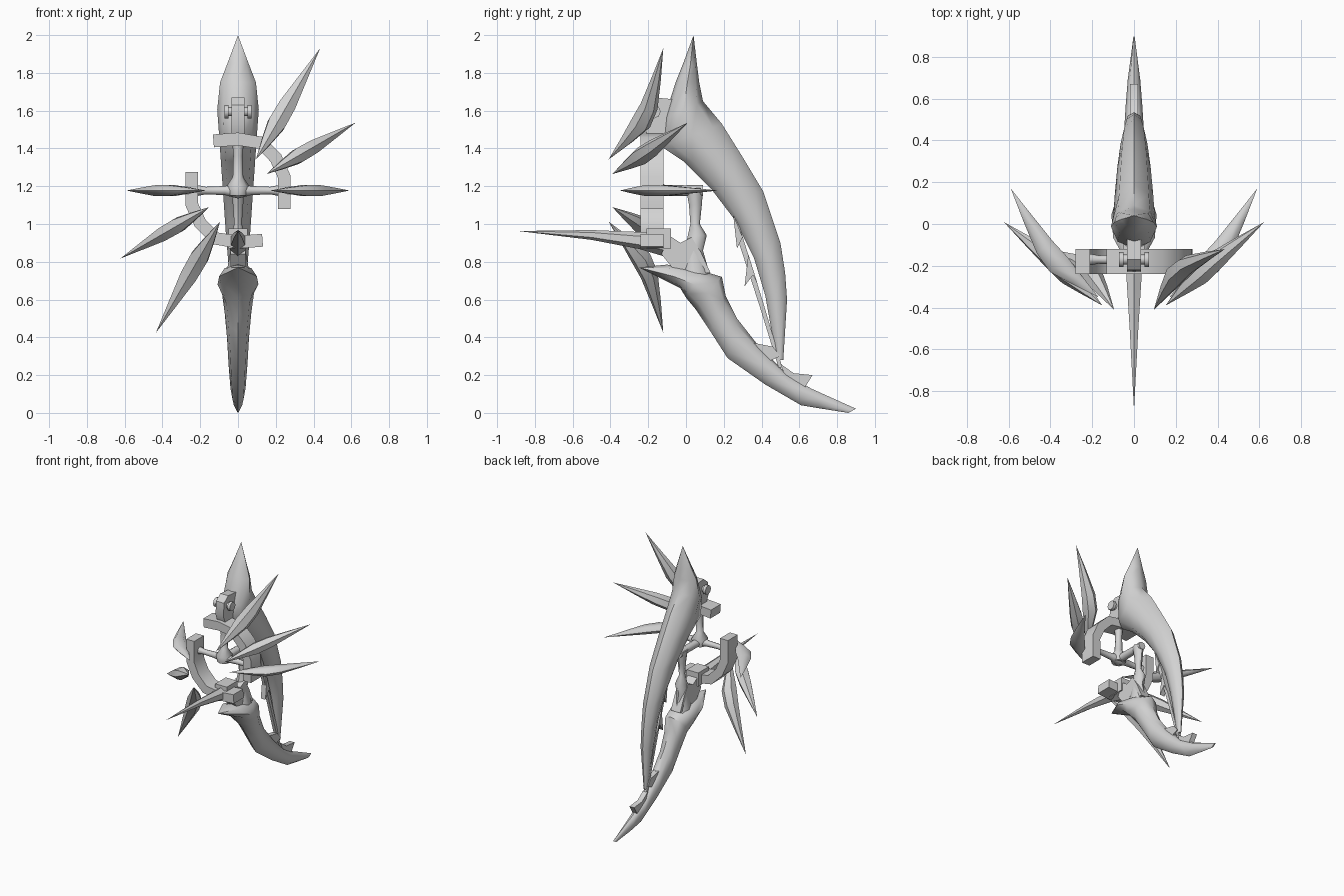
import bpy, bmesh, math
from mathutils import Vector, Matrix

if "Cube" in bpy.data.objects:
    bpy.data.objects.remove(bpy.data.objects["Cube"])

grey = bpy.data.materials.new("pale_grey")
grey.diffuse_color = (0.65, 0.65, 0.65, 1)
grey.use_nodes = True
grey.node_tree.nodes["Principled BSDF"].inputs["Base Color"].default_value = grey.diffuse_color
MID = Vector((0, 0, 1.177))          # centre of the broken ring
HALF_TURN = Matrix.Translation(MID) @ Matrix.Rotation(math.pi, 4, 'Y') @ Matrix.Translation(-MID)


def finish(name, bm, angle=50, matrix=None):
    if matrix:
        bm.transform(matrix)
    bmesh.ops.remove_doubles(bm, verts=bm.verts, dist=0.0005)
    bmesh.ops.recalc_face_normals(bm, faces=bm.faces)
    me = bpy.data.meshes.new(name)
    bm.to_mesh(me)
    bm.free()
    me.materials.append(grey)
    ob = bpy.data.objects.new(name, me)
    bpy.context.collection.objects.link(ob)
    bpy.ops.object.select_all(action='DESELECT')
    ob.select_set(True)
    bpy.context.view_layer.objects.active = ob
    bpy.ops.object.shade_smooth_by_angle(angle=math.radians(angle))
    return ob


def loft(name, sections, sides=8, turn=0.0, matrix=None, angle=50):
    """Skin through sections given as (centre, half axis u, half axis v)."""
    bm = bmesh.new()
    rings = []
    for c, u, v in sections:
        ring = []
        for i in range(sides):
            a = turn + 2 * math.pi * i / sides
            ring.append(bm.verts.new(Vector(c) + Vector(u) * math.cos(a) + Vector(v) * math.sin(a)))
        rings.append(ring)
    for r, s in zip(rings, rings[1:]):
        for i in range(sides):
            j = (i + 1) % sides
            bm.faces.new((r[i], r[j], s[j], s[i]))
    bm.faces.new(rings[0])
    bm.faces.new(rings[-1])
    return finish(name, bm, angle, matrix)


def horn(name, pairs):
    """Horn from (y, z) edge pairs and a half width in x."""
    out = []
    for y0, z0, y1, z1, w in pairs:
        a, b = Vector((0, y0, z0)), Vector((0, y1, z1))
        out.append(((a + b) / 2, (b - a) / 2, (w, 0, 0)))
    return loft(name, out)


def plate(name, outline, w, matrix=None):
    """Side outline in (y, z), extruded to half width w."""
    bm = bmesh.new()
    f = bm.faces.new([bm.verts.new((-w, y, z)) for y, z in outline])
    ext = bmesh.ops.extrude_face_region(bm, geom=[f])
    vs = [g for g in ext["geom"] if isinstance(g, bmesh.types.BMVert)]
    bmesh.ops.translate(bm, verts=vs, vec=(2 * w, 0, 0))
    return finish(name, bm, 30, matrix)


def box(name, x, y, z):
    return plate(name, [(y[0], z[0]), (y[1], z[0]), (y[1], z[1]), (y[0], z[1])], x)


# Large upper horn
horn("upper_horn", [
    (.04, 2.0, .04, 2.0, 0), (-.015, 1.85, .06, 1.83, .06), (-.055, 1.75, .07, 1.75, .095),
    (-.115, 1.56, .09, 1.65, .11), (-.13, 1.41, .19, 1.53, .1), (-.01, 1.33, .29, 1.37, .092),
    (.13, 1.19, .41, 1.17, .08), (.26, 1.02, .5, .9, .065), (.36, .82, .525, .74, .05),
    (.42, .62, .535, .6, .042), (.48, .28, .515, .28, .012)])

# Lower horn curving back to the ground
horn("lower_horn", [
    (-.25, .77, -.25, .77, 0), (-.1, .785, -.03, .66, .1), (.09, .75, .0, .61, .108),
    (.19, .72, .05, .55, .085), (.21, .62, .13, .43, .07), (.27, .5, .22, .29, .058),
    (.38, .36, .42, .15, .05), (.52, .22, .61, .04, .04), (.66, .13, .72, .022, .03),
    (.9, .022, .86, 0, .005)])

# Teeth between the horns
plate("inner_strip", [(.25, 1.05), (.285, .98), (.41, .58), (.51, .24), (.49, .24), (.385, .58), (.28, .9)], .012)
plate("upper_tooth", [(.25, 1.05), (.3, .93), (.27, .87)], .02)
plate("middle_tooth", [(.33, .84), (.38, .68), (.355, .73), (.31, .67)], .02)
plate("lower_tooth", [(.36, .37), (.46, .35), (.5, .3), (.43, .27)], .02)
plate("rear_tooth", [(.5, .26), (.57, .21), (.67, .2), (.62, .12), (.53, .18)], .02)

# Two halves of the broken ring, each a half turn of the other
path = [(-.13, 1.44), (0, 1.45), (.12, 1.43), (.2, 1.35), (.245, 1.25), (.245, 1.08)]
sections = []
for i, (x, z) in enumerate(path):
    p, q = path[max(i - 1, 0)], path[min(i + 1, len(path) - 1)]
    t = Vector((q[0] - p[0], 0, q[1] - p[1])).normalized()
    n = Vector((-t.z, 0, t.x))
    sections.append(((x, -.18, z), n * .048, (0, .085, 0)))
for side, m in (("upper", None), ("lower", HALF_TURN)):
    loft(side + "_ring_half", sections, 4, math.pi / 4, m)

# Six curved spikes: angle, base (r, y), tip (r, y), bow, half thickness
SPIKES = [(60, (.19, -.41), (.87, -.12), -.07, .055),
          (30, (.175, -.39), (.72, .01), -.01, .045),
          (0, (.17, -.35), (.59, .17), .05, .034)]
for k, (deg, base, tip, bow, thick) in enumerate(SPIKES):
    a = math.radians(deg)
    rad = Vector((math.cos(a), 0, math.sin(a)))
    tan = Vector((-math.sin(a), 0, math.cos(a)))
    back = Vector((0, 1, 0))
    b = MID + rad * base[0] + back * base[1]
    e = MID + rad * tip[0] + back * tip[1]
    chord = (e - b).normalized()
    nrm = tan.cross(chord)
    if nrm.y > 0:
        nrm = -nrm
    secs = []
    for t, h, w, s in ((0, 0, 0, 0), (.2, .032, .6, .6), (.36, .055, 1, 1),
                       (.52, .048, .95, 1), (.75, .026, .5, .55), (1, 0, 0, 0)):
        secs.append((b.lerp(e, t) + nrm * bow * s, nrm * h, tan * thick * w))
    for side, m in (("right", None), ("left", HALF_TURN)):
        loft(f"{side}_spike_{k + 1}", secs, 6, 0, m)

# Cross of struts inside the ring, with an axle going back
def rod(name, points, axis_u, axis_v, sides=8):
    u, v = Vector(axis_u), Vector(axis_v)
    return loft(name, [(p, u * r, v * r) for p, r in points], sides)

rod("cross_bar", [((x, -.17, 1.177), r) for x, r in
    ((-.25, .035), (-.17, .02), (-.07, .024), (0, .042), (.07, .024), (.17, .02), (.25, .035))],
    (0, 1, 0), (0, 0, 1))
rod("upright_strut", [((0, -.17, z), r) for z, r in
    ((1.15, .05), (1.2, .06), (1.25, .028), (1.36, .025), (1.43, .03))], (1, 0, 0), (0, 1, 0))
rod("axle", [((0, y, 1.177), r) for y, r in ((-.17, .03), (0, .028), (.09, .03))],
    (1, 0, 0), (0, 0, 1))

# Post joining the axle to the lower horn
rod("post", [((0, .045, 1.19), .045), ((0, .05, 1.1), .034), ((0, .048, 1.0), .025),
             ((0, .06, .94), .05), ((0, .04, .86), .05), ((0, .05, .72), .08)], (.8, 0, 0), (0, 1, 0))
plate("post_foot", [(-.09, .94), (-.03, .9), (.03, .93), (.08, .85), (.13, .74), (-.05, .74), (-.13, .84)], .04)

# Long forward spike with its socket
loft("forward_spike", [((0, -.89, .963), (0, 0, 0), (0, 0, 0)),
                       ((0, -.5, .942), (.024, 0, 0), (0, 0, .026)),
                       ((0, -.25, .913), (.042, 0, 0), (0, 0, .045)),
                       ((0, -.12, .895), (.05, 0, 0), (0, 0, .065))], 6, math.pi / 2)
box("spike_socket", .05, (-.21, -.08), (.87, .975))

# Clasp with a cross pin at the front of the upper horn
plate("clasp", [(-.2, 1.46), (-.23, 1.53), (-.22, 1.63), (-.17, 1.67), (-.06, 1.66), (-.06, 1.46)], .034)
rod("clasp_pin", [((-.06, -.17, 1.595), .024), ((.06, -.17, 1.595), .024)], (0, 1, 0), (0, 0, 1))
for s, side in ((1, "right"), (-1, "left")):
    rod(side + "_pin_head", [((s * .05, -.17, 1.595), .036), ((s * .072, -.17, 1.595), .036)],
        (0, 1, 0), (0, 0, 1))
